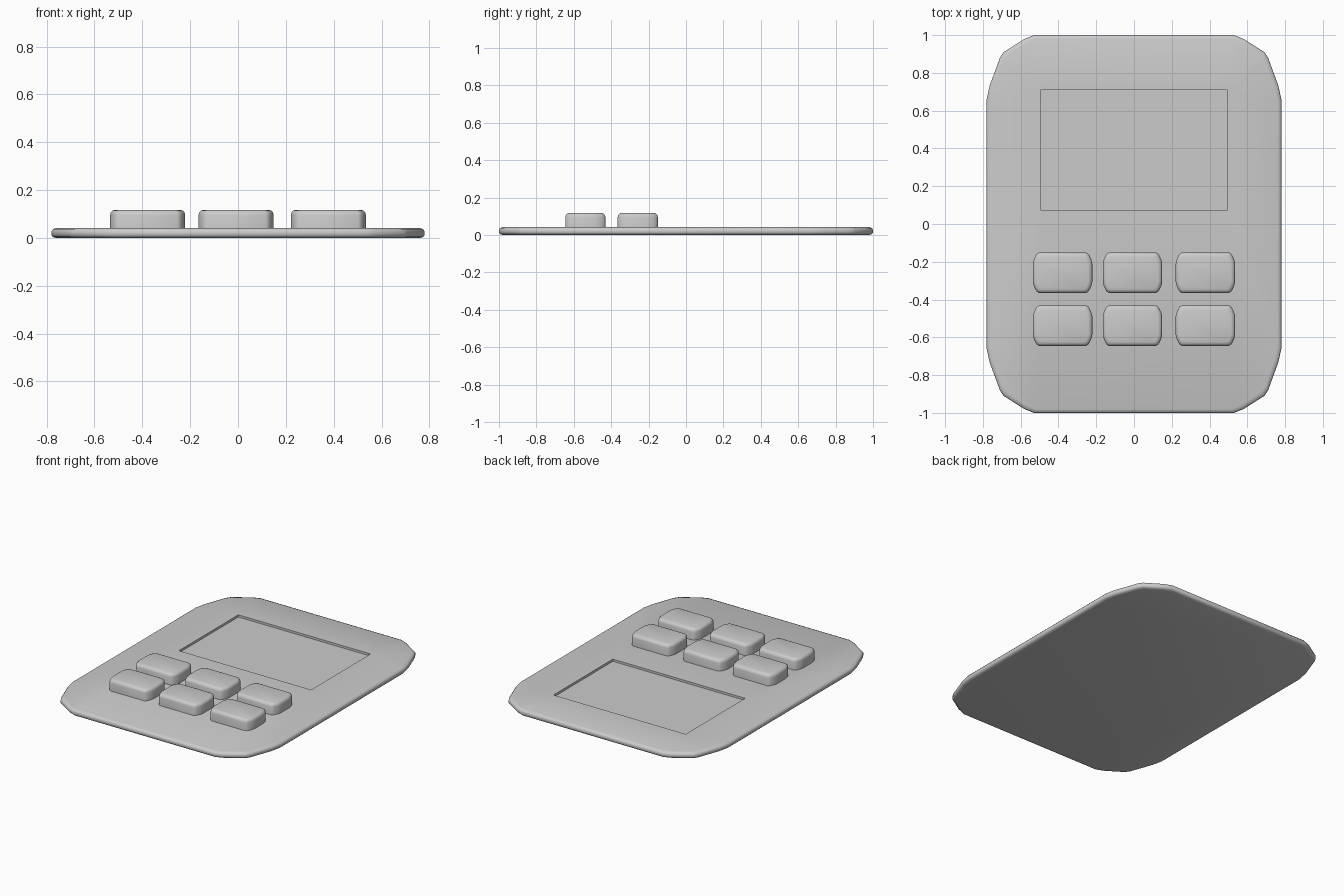
import bpy, bmesh

if "Cube" in bpy.data.objects:
    bpy.data.objects.remove(bpy.data.objects["Cube"])

BODY_CORNER = [(0.78, 0.66), (0.765, 0.73), (0.71, 0.88),
               (0.69, 0.91), (0.58, 0.98), (0.53, 1.0)]
KEY_CORNER = [(0.157, 0.05), (0.152, 0.07), (0.143, 0.09),
              (0.136, 0.1), (0.125, 0.107)]


def full_outline(corner):
    """Mirror one corner into a closed counter-clockwise outline."""
    rev = corner[::-1]
    return (corner + [(-x, y) for x, y in rev]
            + [(-x, -y) for x, y in corner] + [(x, -y) for x, y in rev])


def bridge(bm, a, b):
    n = len(a)
    for i in range(n):
        j = (i + 1) % n
        bm.faces.new((a[i], a[j], b[j], b[i]))


def slab(name, corner, rings, centre=(0, 0), recess=None):
    """Stack inset copies of an outline; optional rectangular recess on top."""
    pts = full_outline(corner)
    hx = max(p[0] for p in pts)
    hy = max(p[1] for p in pts)
    bm = bmesh.new()
    loops = []
    for inset, z in rings:
        sx, sy = (hx - inset) / hx, (hy - inset) / hy
        loops.append([bm.verts.new((centre[0] + x * sx, centre[1] + y * sy, z))
                      for x, y in pts])
    for a, b in zip(loops, loops[1:]):
        bridge(bm, a, b)
    bm.faces.new(loops[0][::-1])
    if recess is None:
        bm.faces.new(loops[-1])
    else:
        x0, x1, y0, y1, depth = recess
        z = rings[-1][1]
        rect = [(x0, y0), (x1, y0), (x1, y1), (x0, y1)]
        rim = [bm.verts.new((x, y, z)) for x, y in rect]
        floor = [bm.verts.new((x, y, z - depth)) for x, y in rect]
        bridge(bm, rim, floor)
        bm.faces.new(floor)
        top = loops[-1]
        edges = [bm.edges.get((l[i], l[(i + 1) % len(l)]))
                 for l in (top, rim) for i in range(len(l))]
        bmesh.ops.triangle_fill(bm, edges=edges, use_beauty=True)
    bmesh.ops.recalc_face_normals(bm, faces=bm.faces)
    mesh = bpy.data.meshes.new(name)
    bm.to_mesh(mesh)
    bm.free()
    obj = bpy.data.objects.new(name, mesh)
    bpy.context.collection.objects.link(obj)
    bpy.ops.object.select_all(action='DESELECT')
    obj.select_set(True)
    bpy.context.view_layer.objects.active = obj
    bpy.ops.object.shade_smooth_by_angle(angle=0.75)
    return obj


# Thin case with the sunken screen
slab("case", BODY_CORNER,
     [(0.02, 0.0), (0.006, 0.004), (0.0, 0.012), (0.0, 0.028),
      (0.006, 0.037), (0.02, 0.042)],
     recess=(-0.495, 0.495, 0.075, 0.71, 0.015))

# Two rows of three raised keys
for r, y in enumerate((-0.258, -0.538)):
    for c, x in enumerate((-0.378, -0.008, 0.378)):
        slab(f"key_{r + 1}_{c + 1}", KEY_CORNER,
             [(0.0, 0.03), (0.0, 0.096), (0.003, 0.107),
              (0.01, 0.114), (0.02, 0.118)], (x, y))
